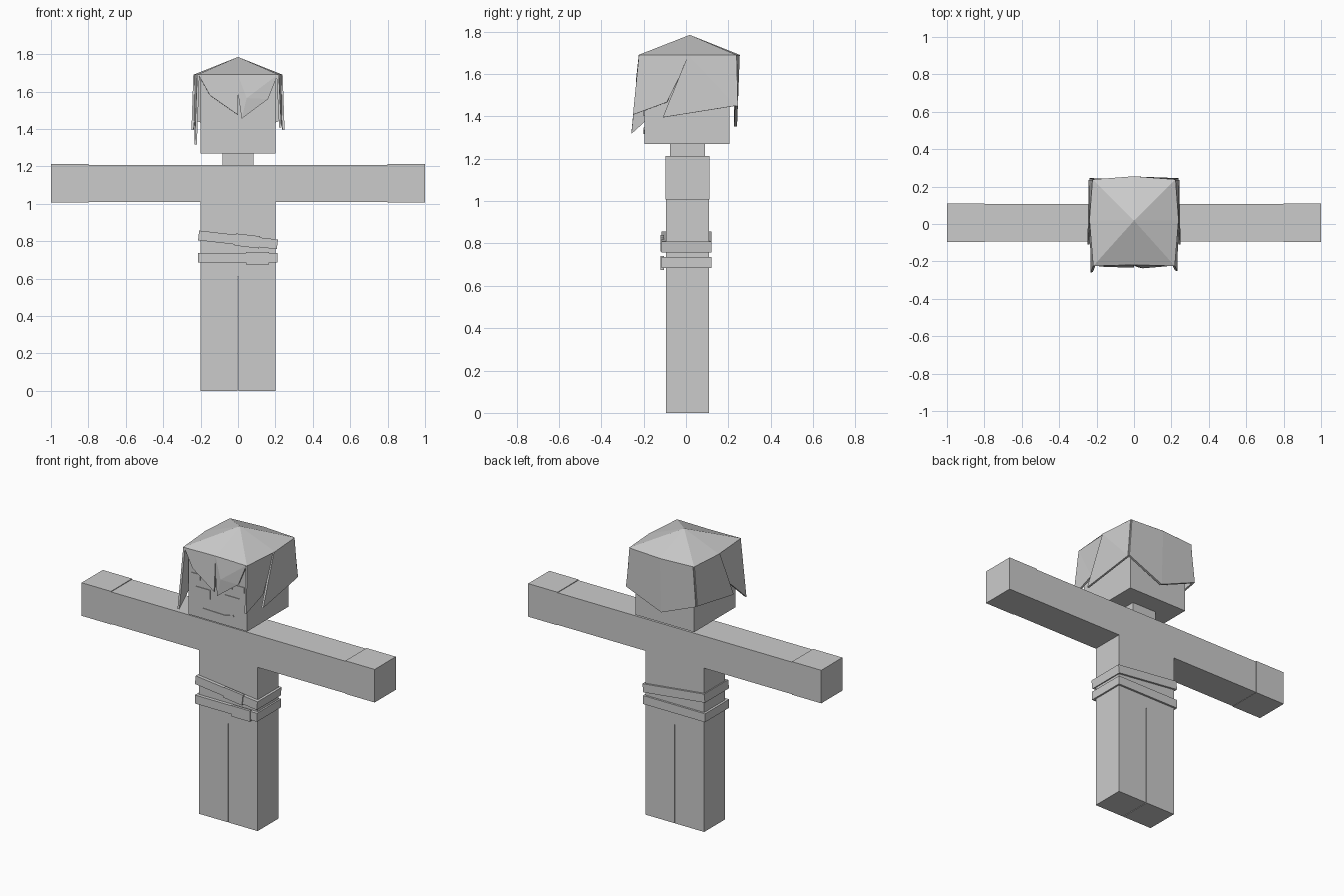
import bpy, bmesh, math
from mathutils import Matrix, Vector

if "Cube" in bpy.data.objects:
    bpy.data.objects.remove(bpy.data.objects["Cube"], do_unlink=True)

grey = bpy.data.materials.new("plain grey")
grey.use_nodes = True
GREY = (0.6, 0.6, 0.6, 1)
grey.diffuse_color = GREY
grey.node_tree.nodes["Principled BSDF"].inputs["Base Color"].default_value = GREY


def finish(name, bm):
    bmesh.ops.recalc_face_normals(bm, faces=bm.faces)
    mesh = bpy.data.meshes.new(name)
    bm.to_mesh(mesh)
    bm.free()
    mesh.materials.append(grey)
    ob = bpy.data.objects.new(name, mesh)
    bpy.context.collection.objects.link(ob)
    return ob


def box(name, x, y, z, tilt=0):
    """Box from (min, max) ranges, tilted in degrees about the y axis."""
    size = [r[1] - r[0] for r in (x, y, z)]
    mid = [(r[0] + r[1]) / 2 for r in (x, y, z)]
    bm = bmesh.new()
    m = (Matrix.Translation(mid) @ Matrix.Rotation(math.radians(tilt), 4, 'Y')
         @ Matrix.Diagonal((*size, 1)))
    bmesh.ops.create_cube(bm, size=1, matrix=m)
    return finish(name, bm)


def sheet(name, points, faces, thickness):
    """Thin panel from a few points, thickened evenly."""
    bm = bmesh.new()
    vs = [bm.verts.new(p) for p in points]
    for f in faces:
        bm.faces.new([vs[i] for i in f])
    ob = finish(name, bm)
    mod = ob.modifiers.new("thickness", 'SOLIDIFY')
    mod.thickness = thickness
    mod.offset = 0
    return ob


# Body
BODY_Y = (-0.094, 0.108)
box("torso", (-0.2, 0.2), BODY_Y, (0.61, 1.208))
box("neck", (-0.083, 0.083), (-0.075, 0.09), (1.19, 1.28))
box("head", (-0.2, 0.2), (-0.196, 0.206), (1.27, 1.68))
for side, s in (("left", 1), ("right", -1)):
    span = lambda a, b: tuple(sorted((s * a, s * b)))
    box(side + "_leg", span(0.002, 0.2), BODY_Y, (0, 0.61))
    box(side + "_arm", span(0.2, 0.8), BODY_Y, (1.01, 1.208))
    box(side + "_hand", span(0.8, 1.0), (-0.096, 0.11), (1.008, 1.212))

# Two belts with buckles, the upper one slanted
BELT_Y = (-0.115, 0.12)
box("upper_belt", (-0.212, 0.212), BELT_Y, (0.781, 0.833), 6.5)
box("upper_buckle", (-0.015, 0.115), (-0.121, -0.105), (0.769, 0.834), 6.5)
box("lower_belt", (-0.214, 0.21), BELT_Y, (0.685, 0.737))
box("lower_buckle", (0.042, 0.165), (-0.121, -0.105), (0.675, 0.742))

# Face plates
FACE_Y = (-0.200, -0.194)
for side, s in (("left", 1), ("right", -1)):
    span = lambda a, b: tuple(sorted((s * a, s * b)))
    box(side + "_eye", span(0.05, 0.152), FACE_Y, (1.402, 1.458))
    box(side + "_outer_brow", span(0.12, 0.18), FACE_Y, (1.498, 1.536))
    box(side + "_inner_brow", span(0.04, 0.1), FACE_Y, (1.503, 1.536))
mouth = [(-0.105, 1.335), (-0.1, 1.316), (0.06, 1.316), (0.11, 1.336),
         (0.105, 1.347), (0.05, 1.331)]
sheet("mouth", [(x, -0.197, z) for x, z in mouth], [range(6)], 0.006)

# Hair crown: a low pyramid over a slightly bowed rim
RIM = [(-0.218, -0.225), (0, -0.218), (0.218, -0.225), (0.238, 0.02),
       (0.222, 0.238), (0, 0.255), (-0.222, 0.238), (-0.238, 0.02)]
bm = bmesh.new()
rim = [bm.verts.new((x, y, 1.69)) for x, y in RIM]
apex = bm.verts.new((0, 0.018, 1.785))
bm.faces.new(rim[::-1])
for i in range(8):
    bm.faces.new((rim[i], rim[(i + 1) % 8], apex))
finish("hair_crown", bm)

# Hair hanging down the back, pointed in the middle
sheet("back_hair",
      [(-0.215, 0.232, 1.69), (0, 0.247, 1.69), (0.215, 0.232, 1.69),
       (0.238, 0.238, 1.45), (0, 0.234, 1.352), (-0.238, 0.238, 1.45)],
      [(0, 1, 4, 5), (1, 2, 3, 4)], 0.014)

# Side hair: a rear panel overlapping a front lock on each side
for side, s in (("left", 1), ("right", -1)):
    sheet(side + "_rear_hair",
          [(s * 0.233, 0.01, 1.69), (s * 0.216, 0.234, 1.69),
           (s * 0.236, 0.235, 1.45), (s * 0.243, -0.11, 1.395)],
          [(0, 1, 2), (0, 2, 3)], 0.012)
    tip = [(-0.25, 1.408)] if s > 0 else [(-0.195, 1.375), (-0.258, 1.318)]
    lock = [(s * 0.212, -0.222, 1.69), (s * 0.227, 0.02, 1.69),
            (s * 0.229, -0.09, 1.467)]
    lock += [(s * 0.226, y, z) for y, z in tip]
    sheet(side + "_front_lock", lock,
          [(0, 1, 2), tuple([0] + list(range(2, len(lock))))], 0.012)

# Fringe: two pointed pieces meeting in the centre
sheet("right_fringe",
      [(-0.212, -0.218, 1.69), (-0.15, -0.225, 1.58), (0, -0.228, 1.475),
       (0, -0.214, 1.69)],
      [(0, 1, 3), (1, 2, 3)], 0.01)
sheet("left_fringe",
      [(0, -0.214, 1.69), (0.0, -0.216, 1.6), (0.02, -0.226, 1.455),
       (0.16, -0.222, 1.56), (0.212, -0.218, 1.69), (0.047, -0.232, 1.565)],
      [(0, 1, 5), (1, 2, 5), (2, 3, 5), (3, 4, 5), (4, 0, 5)], 0.01)
